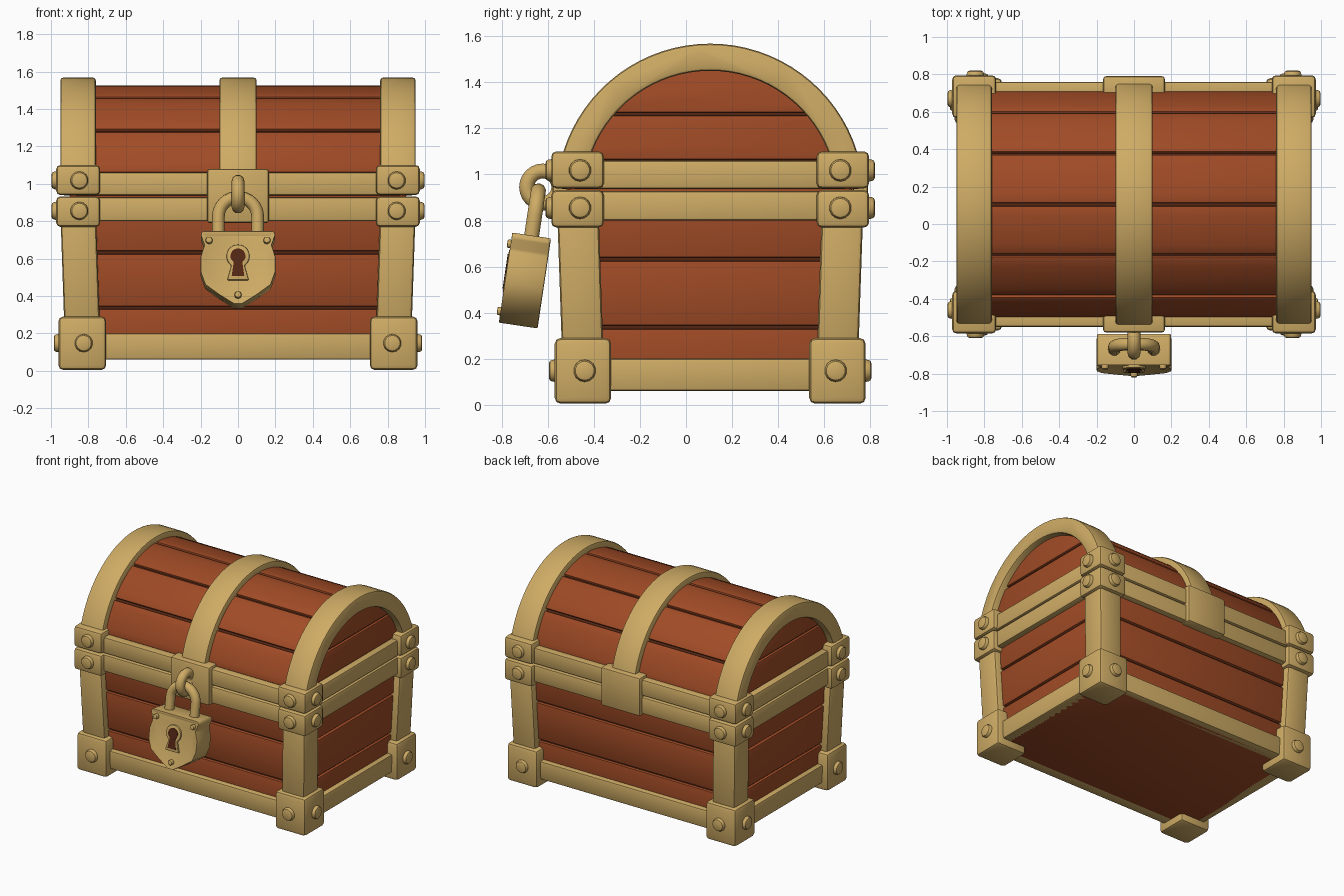
import bpy, bmesh, math
from mathutils import Vector, Matrix

if "Cube" in bpy.data.objects:
    bpy.data.objects.remove(bpy.data.objects["Cube"])

CY = 0.105          # chest centre in y (the padlock hangs out in front)
LID_Z = 0.90        # centre height of the lid arc


def material(name, rgb):
    m = bpy.data.materials.new(name)
    m.use_nodes = True
    m.diffuse_color = (*rgb, 1)
    m.node_tree.nodes["Principled BSDF"].inputs["Base Color"].default_value = (*rgb, 1)
    return m


GOLD = material("brass", (0.62, 0.41, 0.13))
WOOD = material("red_wood", (0.35, 0.07, 0.019))
DARK = material("dark_wood_gap", (0.09, 0.02, 0.007))


def finish(name, bm, mat, bevel=0.0, matrix=None):
    """Bevel the hard edges, shade smooth by angle and link the object."""
    bmesh.ops.recalc_face_normals(bm, faces=bm.faces)
    if bevel:
        hard = [e for e in bm.edges if e.is_manifold and e.calc_face_angle() > 0.6]
        bmesh.ops.bevel(bm, geom=hard, offset=bevel, segments=2, profile=0.5,
                        affect='EDGES', clamp_overlap=True)
    if matrix:
        bm.transform(matrix)
    me = bpy.data.meshes.new(name)
    bm.to_mesh(me)
    bm.free()
    me.materials.append(mat)
    for p in me.polygons:
        p.use_smooth = True
    me.set_sharp_from_angle(angle=math.radians(35))
    ob = bpy.data.objects.new(name, me)
    bpy.context.scene.collection.objects.link(ob)
    return ob


def box(name, x, y, z, mat, bevel=0.015, lean=False):
    """Box from ranges; y is measured from the chest centre."""
    bm = bmesh.new()
    bmesh.ops.create_cube(bm, size=1)
    for v in bm.verts:
        v.co = [r[0] + (c + 0.5) * (r[1] - r[0]) for c, r in zip(v.co, (x, y, z))]
    if lean:        # walls narrow slightly toward the floor
        for v in bm.verts:
            f = 0.03 * max(0, 1 - v.co.z / 0.8)
            v.co.x -= math.copysign(f, v.co.x)
            v.co.y -= math.copysign(f, v.co.y)
    return finish(name, bm, mat, bevel, Matrix.Translation((0, CY, 0)))


def prism(name, pts, axis, lo, hi, mat, bevel=0.0, inset=None, matrix=None):
    """Extrude a 2D outline along x (points are y, z) or y (points are x, z)."""
    bm = bmesh.new()
    place = (lambda p, d: (d, p[0], p[1])) if axis == 'x' else (lambda p, d: (p[0], d, p[1]))
    a, b = ([bm.verts.new(place(p, d)) for p in pts] for d in (lo, hi))
    front = bm.faces.new(a)
    bm.faces.new(b)
    for i in range(len(pts)):
        j = (i + 1) % len(pts)
        bm.faces.new((a[i], a[j], b[j], b[i]))
    bmesh.ops.recalc_face_normals(bm, faces=bm.faces)
    if inset:
        bmesh.ops.inset_region(bm, faces=[front], thickness=inset[0], depth=0)
        for v in front.verts:
            v.co.y += inset[1]
    return finish(name, bm, mat, bevel, matrix)


def arc(r, a0, a1, n):
    angles = [math.radians(a0 + (a1 - a0) * i / n) for i in range(n + 1)]
    return [(CY + r * math.cos(t), LID_Z + r * math.sin(t)) for t in angles]


def arc_strip(name, x, r0, r1, a0, a1, n, mat, bevel):
    return prism(name, arc(r1, a0, a1, n) + arc(r0, a1, a0, n), 'x', *x, mat, bevel)


def bolt(name, loc, direction, r=0.052, h=0.05, matrix=None):
    bm = bmesh.new()
    bmesh.ops.create_cone(bm, cap_ends=True, segments=14, radius1=r, radius2=r * 0.86, depth=h)
    m = Matrix.Translation(loc) @ Vector(direction).to_track_quat('Z', 'Y').to_matrix().to_4x4()
    finish(name, bm, GOLD, r * 0.25, matrix @ m if matrix else m)


def tube(name, pts, r, cyclic=False, matrix=None):
    cu = bpy.data.curves.new(name, 'CURVE')
    cu.dimensions = '3D'
    cu.bevel_depth = r
    cu.bevel_resolution = 3
    cu.use_fill_caps = True
    sp = cu.splines.new('POLY')
    sp.points.add(len(pts) - 1)
    for p, co in zip(sp.points, pts):
        p.co = (*(matrix @ Vector(co) if matrix else co), 1)
    sp.use_cyclic_u = cyclic
    sp.use_smooth = True
    cu.materials.append(GOLD)
    bpy.context.scene.collection.objects.link(bpy.data.objects.new(name, cu))


# Wooden body: dark core with three courses of planks
box("body_core", (-0.88, 0.88), (-0.595, 0.595), (0.08, 0.95), DARK, 0, True)
for i, z in enumerate(((0.06, 0.33), (0.345, 0.625), (0.64, 0.94))):
    box(f"body_planks_{i}", (-0.9, 0.9), (-0.615, 0.615), z, WOOD, 0.008, True)

# Wooden lid: dark core, curved planks on top and straight planks on the ends
prism("lid_core", arc(0.605, 0, 180, 32), 'x', -0.88, 0.88, DARK)
for i in range(7):
    mid = 90 + (i - 3) * 26
    for k, off in enumerate((-13, 13)):
        a = mid + off
        if k == 0:
            lo = max(a + 0.8, 2)
        else:
            hi = min(a - 0.8, 178)
    # plank seams sit at the crown and every 26 degrees from it
    arc_strip(f"lid_plank_{i}", (-0.88, 0.88), 0.58, 0.625,
              max(lo - 13, 2), min(hi - 13, 178), 5, WOOD, 0.006)
arc_strip("lid_plank_back", (-0.88, 0.88), 0.58, 0.625, 168.8, 178, 3, WOOD, 0.006)
for i, (z0, z1) in enumerate(((0.93, 1.055), (1.065, 1.255), (1.27, 1.50))):
    r = 0.605
    a0, a1 = (math.degrees(math.asin(min(1, (z - LID_Z) / r))) for z in (z0, z1))
    outline = arc(r, a0, a1, 8) + arc(r, 180 - a1, 180 - a0, 8)
    for s, side in ((1, "left"), (-1, "right")):
        prism(f"lid_end_plank_{side}_{i}", outline, 'x', s * 0.86, s * 0.9, WOOD, 0.006)

# Brass hoops over the lid
for name, x in (("right", (-0.95, -0.76)), ("middle", (-0.1, 0.1)), ("left", (0.76, 0.95))):
    arc_strip(f"lid_hoop_{name}", x, 0.55, 0.668, 8, 172, 36, GOLD, 0.016)

# Brass rails: bottom, body rim, lid rim
for name, z, lean in (("bottom", (0.06, 0.2), True), ("body_rim", (0.8, 0.928), False),
                      ("lid_rim", (0.938, 1.06), False)):
    for s in (1, -1):
        side, end = ("left", "back") if s > 0 else ("right", "front")
        box(f"{name}_rail_{end}", (-0.88, 0.88), sorted((s * 0.56, s * 0.655)), z, GOLD, 0.012, lean)
        box(f"{name}_rail_{side}", sorted((s * 0.85, s * 0.94)), (-0.6, 0.6), z, GOLD, 0.012, lean)

# Corner posts, feet, rim corner blocks and their bolts
for sx in (1, -1):
    for sy in (1, -1):
        tag = ("back" if sy > 0 else "front") + ("_left" if sx > 0 else "_right")

        def corner(name, ox, oy, wx, wy, z, bevel, lean=False):
            box(f"{name}_{tag}", sorted((sx * (ox - wx), sx * ox)),
                sorted((sy * (oy - wy), sy * oy)), z, GOLD, bevel, lean)

        corner("post", 0.95, 0.665, 0.19, 0.18, (0.2, 0.86), 0.02, True)
        corner("foot", 0.96, 0.675, 0.255, 0.245, (0.005, 0.29), 0.025)
        corner("body_corner", 0.972, 0.69, 0.235, 0.228, (0.77, 0.932), 0.022)
        corner("lid_corner", 0.972, 0.69, 0.235, 0.228, (0.94, 1.1), 0.022)
        for part, z, bx, by, ex, ey in (("foot", 0.148, 0.825, 0.545, 0.96, 0.675),
                                        ("body", 0.855, 0.848, 0.565, 0.972, 0.69),
                                        ("lid", 1.018, 0.848, 0.565, 0.972, 0.69)):
            bolt(f"{part}_end_bolt_{tag}", (sx * bx, CY + sy * ey, z), (0, sy, 0))
            bolt(f"{part}_side_bolt_{tag}", (sx * ex, CY + sy * by, z), (sx, 0, 0))

# Clasp plates on front and back
for s, name in ((-1, "front"), (1, "back")):
    box(f"clasp_plate_{name}", (-0.165, 0.165), sorted((s * 0.56, s * 0.685)), (0.79, 1.08), GOLD, 0.015)

# Ring on the front plate
tube("clasp_ring", [(0, -0.622 + 0.07 * math.cos(t), 0.945 + 0.07 * math.sin(t))
                    for t in (math.tau * i / 24 for i in range(24))], 0.034, True)

# Padlock, tilted so the bottom swings outward
TILT = Matrix.Translation((0, -0.67, 0.735)) @ Matrix.Rotation(math.radians(-8.5), 4, 'X')
half = [(0.19, 0.0), (0.2, -0.02), (0.18, -0.075), (0.2, -0.14), (0.2, -0.22),
        (0.175, -0.29), (0.1, -0.345), (0.02, -0.395)]
shield = half + [(-x, z) for x, z in reversed(half)]
prism("padlock_body", shield, 'y', -0.088, 0.085, GOLD, 0.007, (0.03, 0.014), TILT)

# Shackle
bend = [(0.105 * math.cos(t), 0, 0.09 + 0.105 * math.sin(t))
        for t in (math.pi * i / 16 for i in range(17))]
tube("shackle", [(0.105, 0, -0.03)] + bend + [(-0.105, 0, -0.03)], 0.034, matrix=TILT)


# Keyhole: raised rim with the opening set on it
def keyhole(r, w, bottom):
    ring = [(r * math.cos(t), -0.135 + r * math.sin(t))
            for t in (math.radians(-55 + 290 * i / 16) for i in range(17))]
    return ring + [(-w, bottom), (w, bottom)]


prism("keyhole_rim", keyhole(0.062, 0.058, -0.265), 'y', -0.088, -0.06, GOLD, 0.006, None, TILT)
prism("keyhole", keyhole(0.04, 0.034, -0.245), 'y', -0.091, -0.086, DARK, 0, None, TILT)

# Padlock rivets
for name, x, z in (("left", 0.155, -0.05), ("right", -0.155, -0.05), ("bottom", 0, -0.345)):
    bolt(f"padlock_rivet_{name}", (x, -0.085, z), (0, -1, 0), 0.02, 0.03, TILT)
